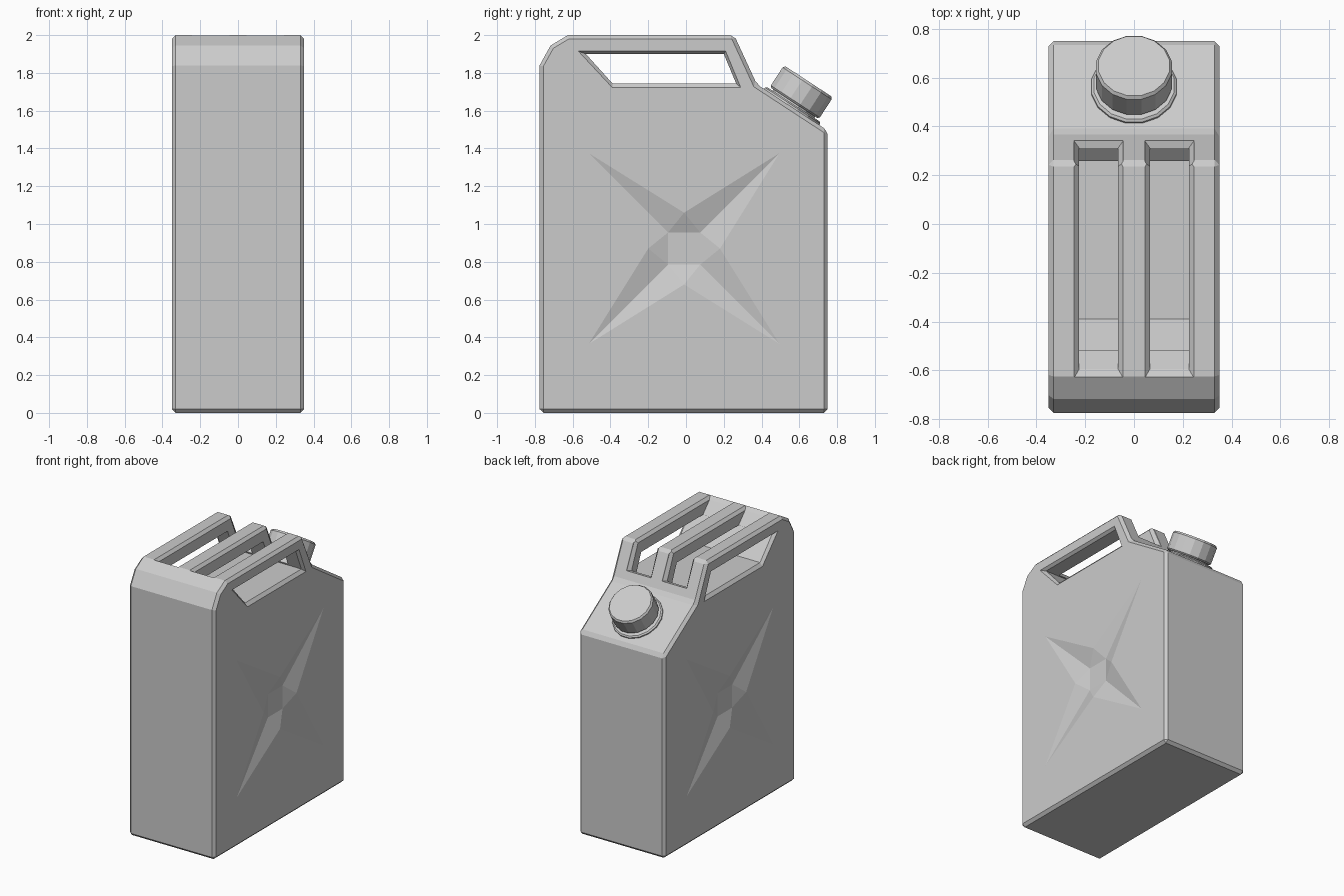
import bpy, bmesh, math
from mathutils import Vector, Matrix

if "Cube" in bpy.data.objects:
    bpy.data.objects.remove(bpy.data.objects["Cube"])


def make_object(name, bm):
    bmesh.ops.recalc_face_normals(bm, faces=bm.faces[:])
    mesh = bpy.data.meshes.new(name)
    bm.to_mesh(mesh)
    bm.free()
    obj = bpy.data.objects.new(name, mesh)
    bpy.context.collection.objects.link(obj)
    return obj


def loft(name, rings, caps=None):
    """Skin a list of closed rings; caps lists the index groups closing each end."""
    bm = bmesh.new()
    vs = [[bm.verts.new(p) for p in ring] for ring in rings]
    n = len(rings[0])
    for a, b in zip(vs, vs[1:]):
        for i in range(n):
            j = (i + 1) % n
            bm.faces.new((a[i], a[j], b[j], b[i]))
    for end in (vs[0], vs[-1]):
        for group in caps or [range(n)]:
            bm.faces.new([end[i] for i in group])
    return make_object(name, bm)


def at_x(x, profile):
    return [(x, y, z) for y, z in profile]


def apply_modifier(obj, kind, **settings):
    mod = obj.modifiers.new(kind, kind)
    for key, value in settings.items():
        setattr(mod, key, value)
    bpy.context.view_layer.objects.active = obj
    bpy.ops.object.modifier_apply(modifier=mod.name)


def cut(obj, cutter):
    apply_modifier(obj, 'BOOLEAN', operation='DIFFERENCE', solver='EXACT', object=cutter)
    bpy.data.objects.remove(cutter)


# Can body: side profile extruded across the width, chamfered
profile = [(-0.775, 0), (-0.775, 1.84), (-0.717, 1.945), (-0.625, 2.0),
           (0.255, 2.0), (0.375, 1.74), (0.75, 1.495), (0.75, 0)]
body = loft("can_body", [at_x(-0.35, profile), at_x(0.35, profile)])
apply_modifier(body, 'BEVEL', width=0.02, segments=1, limit_method='ANGLE',
               angle_limit=math.radians(32))

# Hand opening through the sides, with chamfered rims
rim = [(-0.57, 1.915), (0.21, 1.915), (0.29, 1.722), (-0.39, 1.722)]
inner = [(-0.53, 1.90), (0.20, 1.90), (0.265, 1.745), (-0.39, 1.745)]
cut(body, loft("hand_opening", [
    at_x(-0.4, rim), at_x(-0.35, rim), at_x(-0.33, inner),
    at_x(0.33, inner), at_x(0.35, rim), at_x(0.4, rim)]))

# Two top slots that leave three handle bars
slot_levels = [
    (0.10, [(-0.63, 2.1), (0.31, 2.1), (0.44, 1.86)]),
    (0.10, [(-0.63, 2.0), (0.25, 2.0), (0.34, 1.81)]),
    (0.08, [(-0.595, 1.98), (0.237, 1.98), (0.312, 1.805)]),
    (0.08, [(-0.38, 1.755), (0.15, 1.755), (0.258, 1.755)])]
for cx in (-0.145, 0.145):
    rings = [at_x(cx - w, path) + at_x(cx + w, path[::-1]) for w, path in slot_levels]
    cut(body, loft("handle_slot", rings, caps=[(0, 1, 4, 5), (1, 2, 3, 4)]))

# Shallow four-pointed star pressed into each side
for s in (-1, 1):
    bm = bmesh.new()
    cy, cz = -0.01, 0.87

    def star_point(x, y, z):
        return bm.verts.new((s * x, cy + y, cz + z))

    diagonals = [(1, 1), (-1, 1), (-1, -1), (1, -1)]
    notches = [(0, 0.19), (-0.19, 0), (0, -0.19), (0.19, 0)]
    outline = []
    for (a, b), (c, d) in zip(diagonals, notches):
        outline += [(a * 0.505, b * 0.505), (c, d)]
    top = [star_point(0.40, *p) for p in outline]
    edge = [star_point(0.35, *p) for p in outline]
    floor = [star_point(0.31, a * 0.085, b * 0.085) for a, b in diagonals]
    bm.faces.new(top)
    bm.faces.new(floor)
    for i in range(8):
        j = (i + 1) % 8
        bm.faces.new((top[i], top[j], edge[j], edge[i]))
    for i in range(4):
        tip, notch, before = edge[2 * i], edge[2 * i + 1], edge[2 * i - 1]
        bm.faces.new((tip, notch, floor[i]))
        bm.faces.new((before, tip, floor[i]))
        bm.faces.new((notch, floor[(i + 1) % 4], floor[i]))
    cut(body, make_object("star_press", bm))


# Filler neck and screw cap, square to the sloping shoulder
def turned(name, outline, sides=16):
    axis = Vector((0, 0.547, 0.837)).normalized()
    place = Matrix.Translation((0, 0.558, 1.617)) @ axis.to_track_quat('Z', 'Y').to_matrix().to_4x4()
    rings = []
    for r, h in outline:
        angles = [2 * math.pi * (i + 0.5) / sides for i in range(sides)]
        rings.append([place @ Vector((r * math.cos(a), r * math.sin(a), h)) for a in angles])
    return loft(name, rings)


turned("neck_flange", [(0.178, -0.02), (0.178, 0.012), (0.168, 0.02)])
turned("neck", [(0.135, 0.0), (0.135, 0.05)])
turned("screw_cap", [(0.148, 0.028), (0.158, 0.038), (0.158, 0.152), (0.148, 0.165)])
